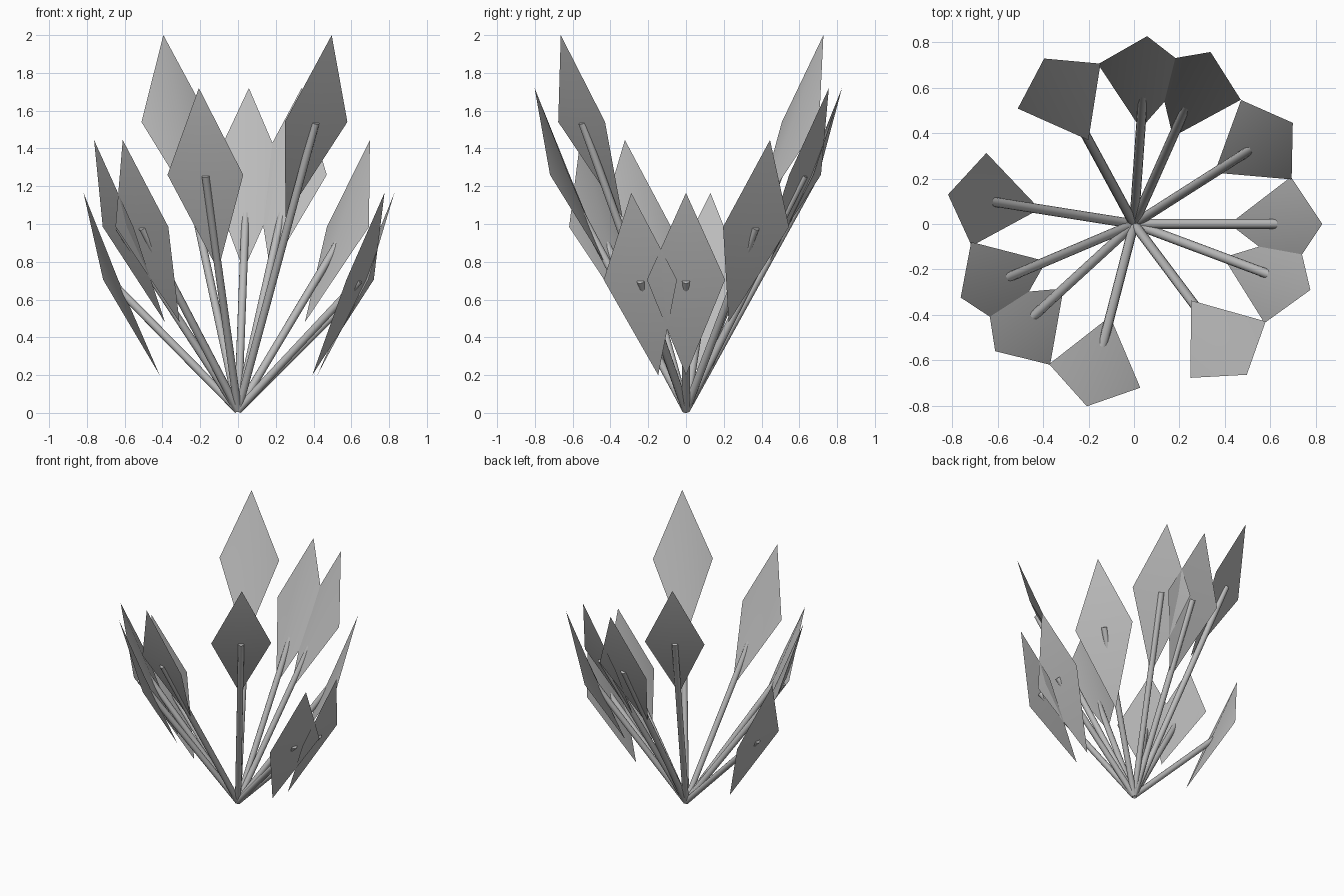
import bpy, math
from mathutils import Vector

if "Cube" in bpy.data.objects:
    bpy.data.objects.remove(bpy.data.objects["Cube"])

def material(name, c):
    m = bpy.data.materials.new(name)
    m.diffuse_color = (*c, 1)
    m.use_nodes = True
    m.node_tree.nodes["Principled BSDF"].inputs["Base Color"].default_value = m.diffuse_color
    return m

grey = material("plain_grey", (0.5, 0.5, 0.5))

def finish(obj):
    obj.data.materials.append(grey)
    bpy.ops.object.select_all(action='DESELECT')
    obj.select_set(True)
    bpy.context.view_layer.objects.active = obj
    bpy.ops.object.shade_smooth_by_angle(angle=math.radians(50))

# direction in degrees and tip height of every leaf
LEAVES = [(118.5, 2.0), (86, 1.72), (66, 1.72), (32.5, 1.445),
          (0, 1.165), (-20.5, 1.165), (-53.2, 2.0), (-104.5, 1.72),
          (-137.5, 1.445), (-157, 1.445), (171, 1.165)]

def leaf(i, angle, top):
    # thin kite blade: radius from axis, sideways offset, drop below the tip
    pts = [(0.828, 0, 0), (0.69, 0.207, 0.46), (0.42, 0, 0.965),
           (0.69, -0.207, 0.46), (0.69, 0, 0.46), (0.642, 0, 0.46)]
    faces = []
    for k in range(4):
        n = (k + 1) % 4
        faces += [(n, k, 4), (k, n, 5)]
    me = bpy.data.meshes.new(f"leaf_{i}")
    me.from_pydata([(r, s, top - d) for r, s, d in pts], [], faces)
    obj = bpy.data.objects.new(f"leaf_{i}", me)
    bpy.context.collection.objects.link(obj)
    obj.rotation_euler.z = math.radians(angle)
    finish(obj)

def stem(i, angle, top):
    # straight rod from the shared root to the middle of the leaf
    a = math.radians(angle)
    start = Vector((0, 0, 0.015))
    end = Vector((0.685 * math.cos(a), 0.685 * math.sin(a), top - 0.465))
    d = end - start
    bpy.ops.mesh.primitive_cylinder_add(vertices=12, radius=0.021, depth=d.length,
                                        location=(start + end) / 2)
    obj = bpy.context.object
    obj.name = f"stem_{i}"
    obj.rotation_euler = d.to_track_quat('Z', 'Y').to_euler()
    finish(obj)

for i, (angle, top) in enumerate(LEAVES, 1):
    stem(i, angle, top)
    leaf(i, angle, top)
